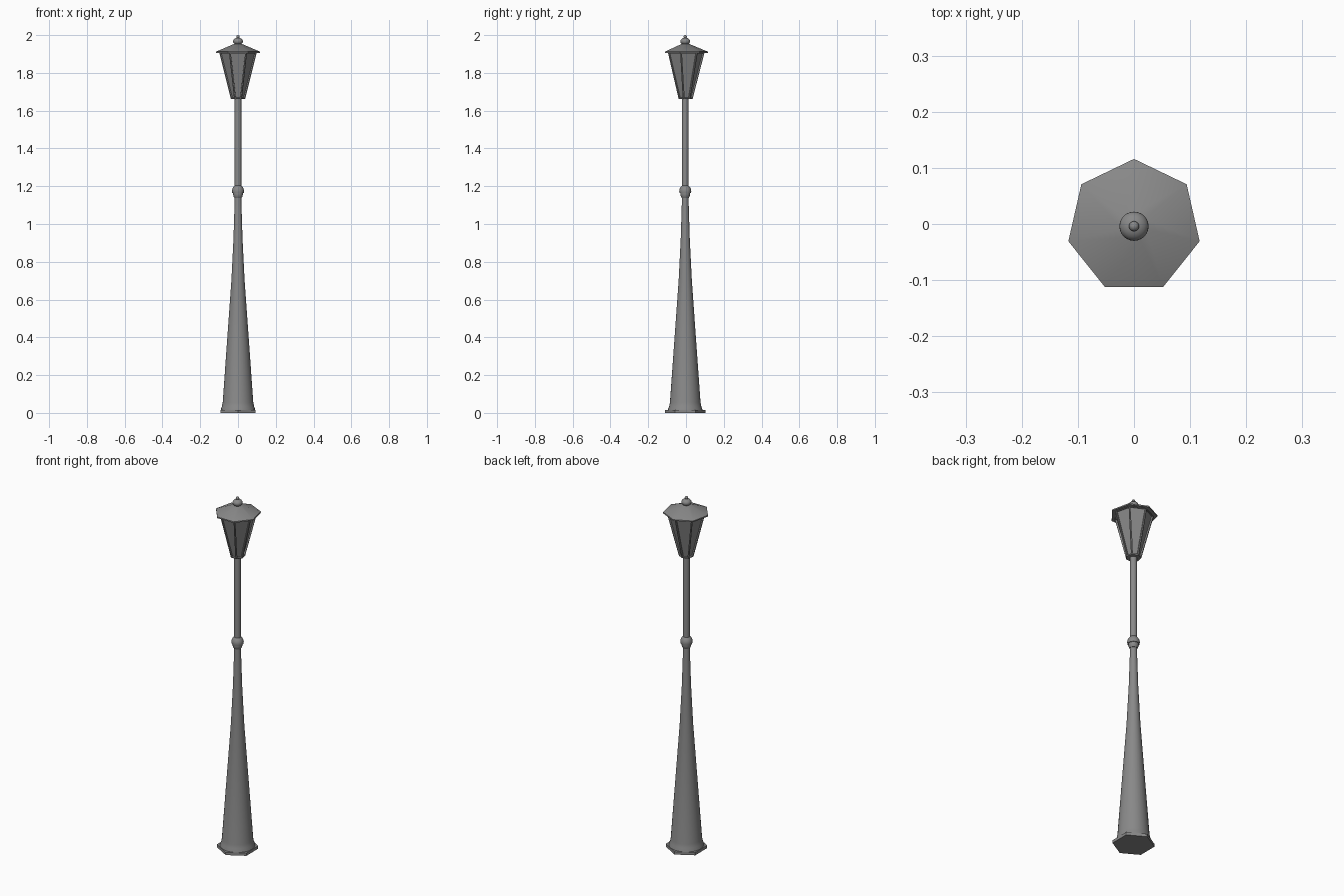
import bpy, bmesh
from math import sin, cos, pi, radians

if "Cube" in bpy.data.objects:
    bpy.data.objects.remove(bpy.data.objects["Cube"])

CY = -0.004  # common vertical axis

# Dark grey cast iron
iron = bpy.data.materials.new("dark_iron")
iron.diffuse_color = (0.25, 0.25, 0.25, 1)
iron.use_nodes = True
iron.node_tree.nodes["Principled BSDF"].inputs["Base Color"].default_value = iron.diffuse_color


def lathe(name, profile, sides, start=pi / 2, smooth=True):
    """Closed solid of revolution from (radius, z) pairs."""
    bm = bmesh.new()
    rings = []
    for r, z in profile:
        rings.append([bm.verts.new((r * cos(start + 2 * pi * i / sides),
                                    CY + r * sin(start + 2 * pi * i / sides), z))
                      for i in range(sides)])
    for a, b in zip(rings, rings[1:]):
        for i in range(sides):
            j = (i + 1) % sides
            bm.faces.new((a[i], a[j], b[j], b[i]))
    bm.faces.new(rings[0][::-1])
    bm.faces.new(rings[-1])
    mesh = bpy.data.meshes.new(name)
    bm.to_mesh(mesh)
    bm.free()
    mesh.materials.append(iron)
    obj = bpy.data.objects.new(name, mesh)
    bpy.context.collection.objects.link(obj)
    if smooth:
        bpy.ops.object.select_all(action='DESELECT')
        obj.select_set(True)
        bpy.context.view_layer.objects.active = obj
        bpy.ops.object.shade_smooth_by_angle(angle=radians(35))
    return obj


def ball(name, r, z, squash=1.0):
    n = 12
    angles = [pi * (k + 0.1) / (n + 0.2) for k in range(n + 1)]
    return lathe(name, [(r * sin(t), z - squash * r * cos(t)) for t in angles], 24)


# Hexagonal foot plate
lathe("base_plate", [(0.107, 0), (0.107, 0.016)], 6, smooth=False)

# Flared, tapering lower post
lathe("lower_post", [(0.092, 0.01), (0.09, 0.022), (0.085, 0.035), (0.081, 0.055),
                     (0.035, 0.70), (0.024, 0.92), (0.017, 1.145)], 32)

# Collar and rounded knob at the joint
lathe("joint_collar", [(0.019, 1.138), (0.023, 1.145), (0.026, 1.156), (0.026, 1.165)], 32)
lathe("joint_knob", [(0.030, 1.163), (0.032, 1.174), (0.030, 1.185),
                     (0.025, 1.195), (0.018, 1.203)], 32)

# Slim upper post
lathe("upper_post", [(0.018, 1.19), (0.018, 1.67)], 32)

# Seven-sided lantern with recessed panes
lantern = lathe("lantern", [(0.039, 1.662), (0.102, 1.908)], 7, smooth=False)
bm = bmesh.new()
bm.from_mesh(lantern.data)
panes = [f for f in bm.faces if len(f.verts) == 4]
bmesh.ops.inset_individual(bm, faces=panes, thickness=0.008, depth=0)
bmesh.ops.inset_individual(bm, faces=panes, thickness=0.0005, depth=-0.008)
bm.to_mesh(lantern.data)
bm.free()

# Seven-sided roof with thin eave
lathe("roof", [(0.12, 1.905), (0.12, 1.912), (0.022, 1.953)], 7)

# Finial: flattened ball, neck and small tip
ball("finial_ball", 0.026, 1.967, 0.75)
lathe("finial_neck", [(0.006, 1.98), (0.006, 1.995)], 16)
ball("finial_tip", 0.009, 1.991)
